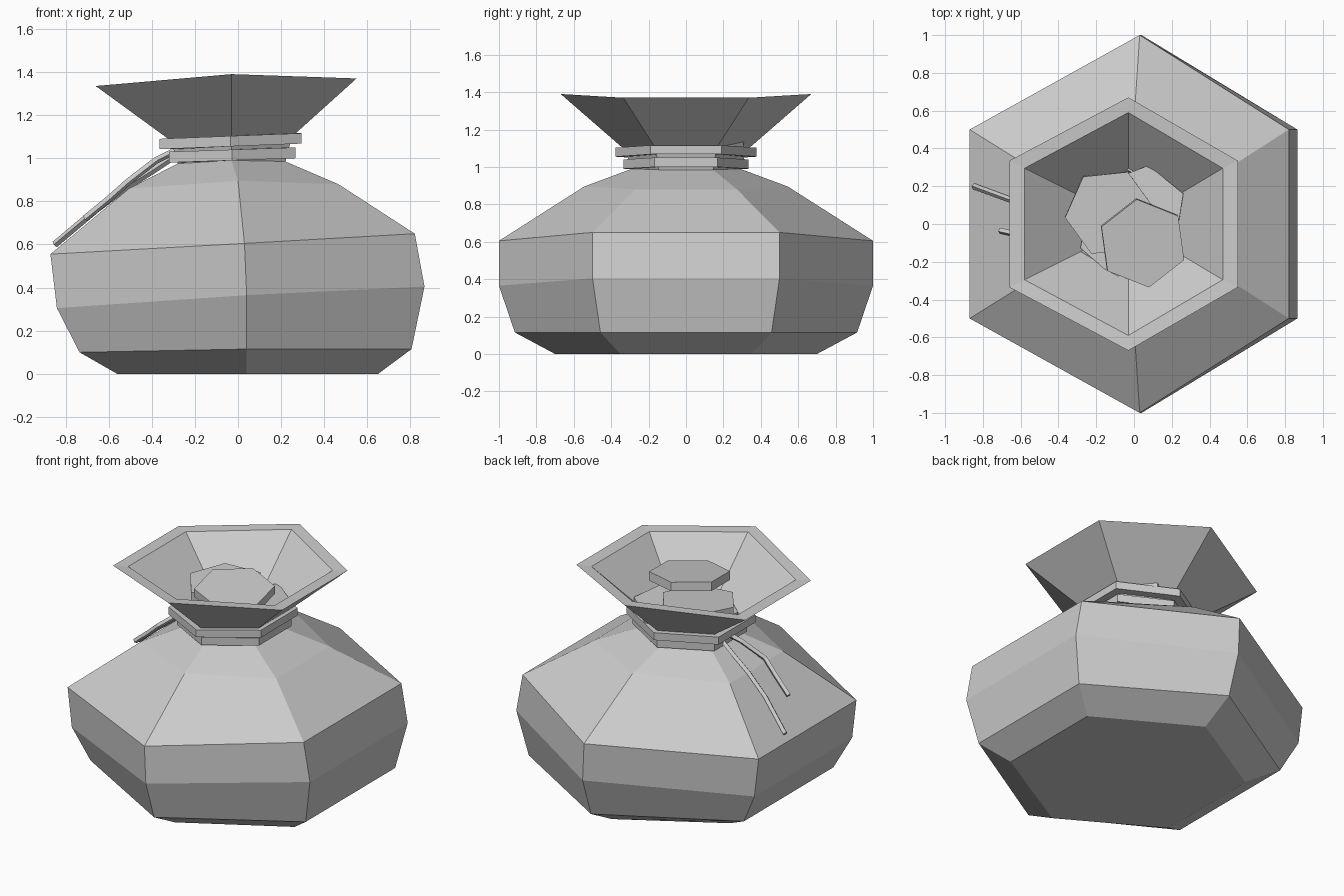
import bpy, bmesh
from math import cos, sin, radians
from mathutils import Matrix, Vector

cube = bpy.data.objects.get("Cube")
if cube:
    bpy.data.objects.remove(cube)

grey = bpy.data.materials.new("plain_grey")
grey.use_nodes = True
COLOUR = (0.6, 0.6, 0.6, 1)
grey.diffuse_color = COLOUR
grey.node_tree.nodes["Principled BSDF"].inputs["Base Color"].default_value = COLOUR


def finish(name, bm):
    bmesh.ops.recalc_face_normals(bm, faces=bm.faces)
    mesh = bpy.data.meshes.new(name)
    bm.to_mesh(mesh)
    bm.free()
    mesh.materials.append(grey)
    obj = bpy.data.objects.new(name, mesh)
    bpy.context.collection.objects.link(obj)
    return obj


def hex_ring(bm, left, mid, right, radius):
    """Tilted hexagon: left, mid and right are (x, z) of its corner pairs."""
    h = radius / 2
    corners = [(mid, radius), (left, h), (left, -h), (mid, -radius), (right, -h), (right, h)]
    return [bm.verts.new((x, y, z)) for (x, z), y in corners]


def loft(name, sections, closed=False):
    bm = bmesh.new()
    rings = [hex_ring(bm, *s) for s in sections]
    pairs = list(zip(rings, rings[1:]))
    if closed:
        pairs.append((rings[-1], rings[0]))
    else:
        bm.faces.new(rings[0])
        bm.faces.new(rings[-1])
    for a, b in pairs:
        for i in range(6):
            j = (i + 1) % 6
            bm.faces.new((a[i], a[j], b[j], b[i]))
    return finish(name, bm)


# Sack with flared mouth: outside from base to rim, then down the inside
loft("sack", [
    ((-.56, 0), (.04, 0), (.65, 0), .70),
    ((-.735, .10), (.04, .115), (.805, .115), .915),
    ((-.84, .305), (.04, .365), (.865, .405), 1.0),
    ((-.87, .555), (.03, .605), (.82, .65), 1.0),
    ((-.505, .86), (0, .895), (.465, .88), .545),
    ((-.28, .975), (-.03, .99), (.22, .985), .29),
    ((-.31, 1.08), (-.03, 1.09), (.25, 1.10), .325),
    ((-.66, 1.335), (-.03, 1.39), (.55, 1.37), .67),
    ((-.58, 1.335), (-.03, 1.385), (.47, 1.365), .59),
    ((-.27, 1.08), (-.03, 1.09), (.21, 1.10), .28),
    ((-.23, .99), (-.03, 1.0), (.17, 1.0), .23),
])


# Cord bands tied round the neck
def band(name, cx, z, half_width, height, slope):
    inner = half_width - .08

    def section(hw, dz):
        return ((cx - hw, z - slope + dz), (cx, z + dz), (cx + hw, z + slope + dz), hw / .875)
    loft(name, [section(half_width, 0), section(half_width, height),
                section(inner, height), section(inner, 0)], closed=True)


band("upper_cord_band", -.035, 1.055, .33, .048, .013)
band("lower_cord_band", -.027, .99, .293, .05, .01)


# Loose cord ends hanging over the shoulder
def cord(name, points):
    curve = bpy.data.curves.new(name, 'CURVE')
    curve.dimensions = '3D'
    curve.bevel_depth = .016
    curve.bevel_resolution = 0
    curve.use_fill_caps = True
    spline = curve.splines.new('POLY')
    spline.points.add(len(points) - 1)
    for p, co in zip(spline.points, points):
        p.co = (*co, 1)
    curve.materials.append(grey)
    obj = bpy.data.objects.new(name, curve)
    bpy.context.collection.objects.link(obj)
    bpy.ops.object.select_all(action='DESELECT')
    obj.select_set(True)
    bpy.context.view_layer.objects.active = obj
    bpy.ops.object.convert(target='MESH')
    for poly in obj.data.polygons:
        poly.use_smooth = False


cord("long_cord_end", [(-.28, .06, 1.02), (-.40, .08, .94), (-.52, .10, .865),
                       (-.66, .13, .76), (-.85, .20, .60)])
cord("short_cord_end", [(-.28, .02, 1.04), (-.38, -.02, .99), (-.51, -.08, .89),
                        (-.60, -.06, .81), (-.71, -.035, .72)])


# Six-sided coins piled in the mouth: centre, height of top, turn, tilt
def coin(name, x, y, top, turn, tilt):
    bm = bmesh.new()
    bmesh.ops.create_cone(bm, cap_ends=True, segments=6, radius1=.237, radius2=.237, depth=.055)
    # corners start on +y, so turn is measured from there
    spin = Matrix.Rotation(radians(turn), 4, 'Z')
    axis = Vector((cos(radians(30)), sin(radians(30)), 0))
    lean = Matrix.Rotation(radians(tilt), 4, axis)
    move = Matrix.Translation((x, y, top - .0275))
    bmesh.ops.transform(bm, matrix=move @ lean @ spin, verts=bm.verts)
    finish(name, bm)


coin("top_coin", .045, -.10, 1.295, 8, 7)
coin("second_coin", -.13, .06, 1.22, 36, 3)
coin("third_coin", .04, .075, 1.17, -9, -2)
coin("bottom_coin", -.06, -.05, 1.11, -11, 0)
